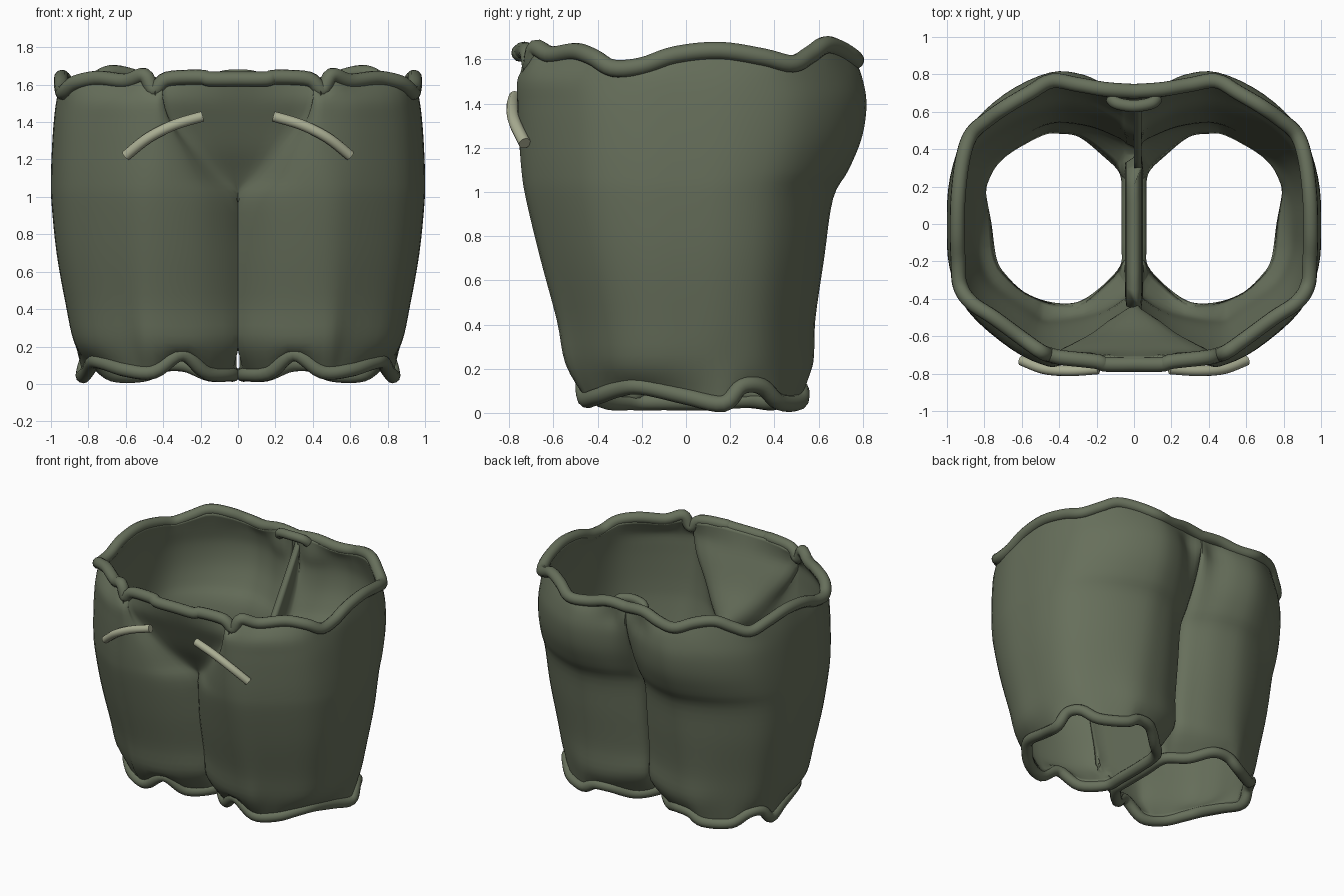
import bpy, bmesh
from mathutils import Vector

if "Cube" in bpy.data.objects:
    bpy.data.objects.remove(bpy.data.objects["Cube"])

def material(name, rgb):
    m = bpy.data.materials.new(name)
    m.diffuse_color = (*rgb, 1)
    m.use_nodes = True
    m.node_tree.nodes["Principled BSDF"].inputs["Base Color"].default_value = m.diffuse_color
    return m

CLOTH = material("olive_cloth", (0.135, 0.16, 0.105))
TRIM = material("pale_trim", (0.40, 0.42, 0.29))

def spline(pts, n, closed=False):
    """Catmull-Rom curve through points, n steps per span."""
    pts = [Vector(p) for p in pts]
    c = len(pts)
    get = (lambda i: pts[i % c]) if closed else (lambda i: pts[max(0, min(c - 1, i))])
    out = []
    for i in range(c if closed else c - 1):
        a, b, d, e = get(i - 1), get(i), get(i + 1), get(i + 2)
        for s in range(n):
            t = s / n
            out.append(0.5 * (2*b + (d - a)*t + (2*a - 5*b + 4*d - e)*t*t + (3*b - a - 3*d + e)*t**3))
    return out if closed else out + [pts[-1]]

def flip(pts):
    return [Vector((-p[0], p[1], p[2])) for p in pts]

def tube(name, pts, radius, mat, closed=False):
    cu = bpy.data.curves.new(name, 'CURVE')
    cu.dimensions = '3D'
    cu.bevel_depth = radius
    cu.bevel_resolution = 4
    cu.use_fill_caps = True
    sp = cu.splines.new('POLY')
    sp.points.add(len(pts) - 1)
    for q, p in zip(sp.points, pts):
        q.co = (*p, 1)
    sp.use_cyclic_u = closed
    ob = bpy.data.objects.new(name, cu)
    bpy.context.collection.objects.link(ob)
    cu.materials.append(mat)
    bpy.ops.object.select_all(action='DESELECT')
    ob.select_set(True)
    bpy.context.view_layer.objects.active = ob
    bpy.ops.object.convert(target='MESH')
    bpy.ops.object.shade_smooth_by_angle(angle=1.1)

# wavy rim paths: right half of the waist, and the right leg hem
WAIST = [(0, -.75, 1.63), (.15, -.75, 1.63), (.2, -.735, 1.64), (.38, -.715, 1.63), (.45, -.70, 1.57),
         (.5, -.68, 1.65), (.6, -.61, 1.62), (.75, -.50, 1.635), (.87, -.42, 1.61), (.93, -.33, 1.56),
         (.94, -.2, 1.57), (.945, -.05, 1.62), (.94, .15, 1.64), (.915, .35, 1.61), (.87, .48, 1.58),
         (.78, .56, 1.62), (.68, .63, 1.665), (.56, .70, 1.645), (.44, .765, 1.60), (.3, .745, 1.60),
         (.15, .72, 1.63), (0, .71, 1.62)]
HEM = [(.03, -.1, .05), (.04, -.24, .05), (.17, -.38, .06), (.30, -.455, .16), (.45, -.455, .065),
       (.6, -.40, .075), (.71, -.30, .11), (.77, -.2, .12), (.80, 0, .075), (.83, .17, .042),
       (.81, .25, .12), (.76, .34, .12), (.67, .42, .05), (.5, .51, .05), (.4, .52, .10),
       (.28, .50, .10), (.15, .40, .05), (.04, .28, .06), (.03, .1, .05)]
waist_half = spline(WAIST, 5)
hem_path = spline(HEM, 5, True)

# cloth profile: z, outer x, front y, back y, centre front y, centre back y
LEVELS = [(.08, .82, -.46, .53, -.22, .25), (.22, .875, -.545, .57, -.27, .27),
          (.42, .92, -.585, .58, -.32, .28), (.7, .97, -.66, .62, -.38, .29), (.97, .997, -.725, .66, -.45, .30),
          (1.1, 1.0, -.745, .73, -.51, .37), (1.25, .995, -.755, .79, -.60, .47), (1.4, .985, -.76, .81, -.67, .57),
          (1.52, .97, -.755, .79, -.72, .65), (1.62, .945, -.745, .765, -.745, .70)]
CROTCH, SUB = 4, 4

def section(z, X, F, B, cf, cb):
    low = z < .96
    wall = .008 if low else 0
    cx = 0 if low else min(.37, .74 * (z - .97))        # V-shaped fly crease
    y1 = .7 * F if low else cf + (F - cf) * .12
    yb = cb + (B - cb) * .55                            # rear cleft wall
    pts = [(wall, cf), (cx, y1), (cx + (.44 - cx) * .45, y1 + (F - y1) * .75), (.46, F),
           (.66 * X, .885 * F), (.89 * X, .62 * F), (.985 * X, .32 * F), (X, 0), (.985 * X, .33 * B),
           (.9 * X, .62 * B), (.70 * X, .86 * B), (.45, B), (.27, .985 * B),
           (.12, .9 * B), (.006, yb), (wall, cb)]
    return spline([(x, y, z) for x, y in pts], SUB)

# shorts cloth: right half, mirrored, with end rows snapped to the rims
nearest = lambda p, path: min(path, key=lambda q: (q.xy - p.xy).length).copy()
rows = [section(*l) for l in LEVELS]
rows[0] = [nearest(p, hem_path) for p in rows[0]]
rows[0][0].x = rows[0][-1].x = .008
rows[-1] = [nearest(p, waist_half) for p in rows[-1]]
cols = [spline(c, SUB) for c in zip(*rows)]
for i in (0, -1):
    for j in range(CROTCH * SUB, len(cols[0])):
        cols[i][j].x = 0
for c in cols:
    for p in c:
        p.x = max(p.x, 0)

bm = bmesh.new()
def skin(columns):
    g = [[bm.verts.new(p) for p in c] for c in columns]
    for a, b in zip(g, g[1:]):
        for j in range(len(a) - 1):
            bm.faces.new((a[j], b[j], b[j + 1], a[j + 1]))
skin(cols)
# inner leg wall below the crotch
top = CROTCH * SUB + 1
skin([[cols[-1][j].lerp(cols[0][j], k / 8) for j in range(top)] for k in range(9)])
bmesh.ops.remove_doubles(bm, verts=bm.verts, dist=.0005)
bmesh.ops.recalc_face_normals(bm, faces=bm.faces)
bm.normal_update()
if max(bm.faces, key=lambda f: f.calc_center_median().x).normal.x < 0:
    bmesh.ops.reverse_faces(bm, faces=bm.faces)
me = bpy.data.meshes.new("shorts_cloth")
bm.to_mesh(me)
bm.free()
me.materials.append(CLOTH)
shorts = bpy.data.objects.new("shorts_cloth", me)
bpy.context.collection.objects.link(shorts)
mir = shorts.modifiers.new("mirror", 'MIRROR')
mir.merge_threshold = .001
lining = shorts.modifiers.new("lining", 'SOLIDIFY')
lining.thickness = .04
lining.offset = -1
bpy.context.view_layer.objects.active = shorts
shorts.select_set(True)
bpy.ops.object.shade_smooth_by_angle(angle=1.0)

# rolled waist rim, plus the folded loop at the back centre
tube("waist_rim", waist_half + flip(waist_half[1:-1])[::-1], .04, CLOTH, True)
tube("back_fold", spline([(-.12, .67, 1.61), (-.09, .645, 1.64), (0, .63, 1.65), (.09, .645, 1.64), (.12, .67, 1.61)], 5), .033, CLOTH)

# rolled leg hems and pocket trims on both sides
pocket = spline([(.19, -.775, 1.43), (.34, -.785, 1.385), (.48, -.775, 1.315), (.60, -.73, 1.22)], 6)
for side, f in (("right", list), ("left", flip)):
    tube(side + "_hem", f(hem_path), .038, CLOTH, True)
    tube(side + "_pocket_trim", f(pocket), .028, TRIM)
